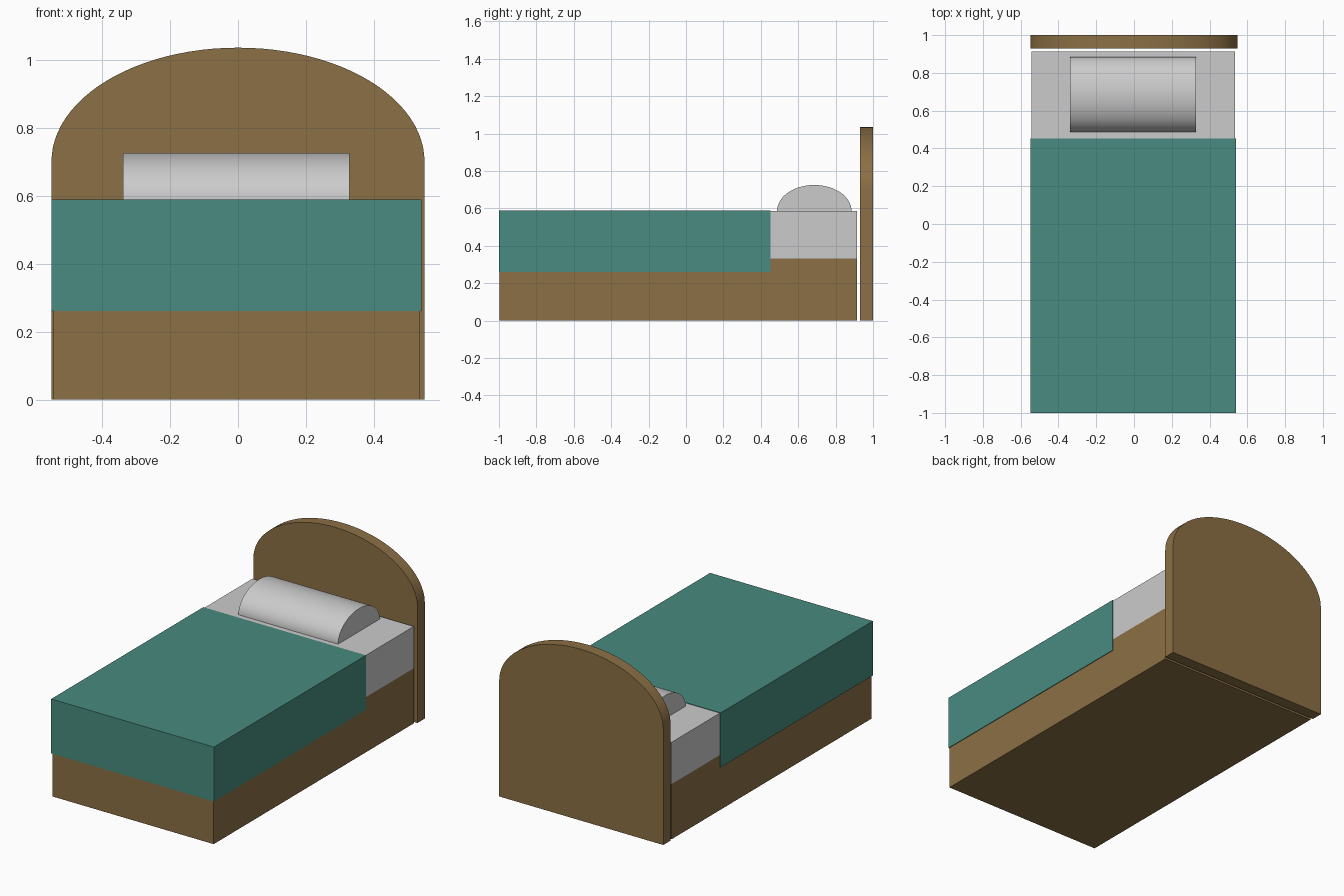
import bpy, bmesh
from math import sin, cos, pi, radians

if "Cube" in bpy.data.objects:
    bpy.data.objects.remove(bpy.data.objects["Cube"])


def material(name, color):
    m = bpy.data.materials.new(name)
    m.diffuse_color = (*color, 1)
    m.use_nodes = True
    m.node_tree.nodes["Principled BSDF"].inputs["Base Color"].default_value = m.diffuse_color
    return m


WOOD = material("wood", (0.26, 0.16, 0.06))
CLOTH = material("teal_cloth", (0.065, 0.26, 0.215))


def finish(name, bm, mat):
    bmesh.ops.recalc_face_normals(bm, faces=bm.faces)
    mesh = bpy.data.meshes.new(name)
    bm.to_mesh(mesh)
    bm.free()
    ob = bpy.data.objects.new(name, mesh)
    bpy.context.collection.objects.link(ob)
    if mat:
        mesh.materials.append(mat)
    return ob


def box(name, lo, hi, mat=None):
    bm = bmesh.new()
    bmesh.ops.create_cube(bm, size=1)
    for v in bm.verts:
        v.co = [(a + b) / 2 + c * (b - a) for a, b, c in zip(lo, hi, v.co)]
    return finish(name, bm, mat)


def extrude(name, points, offset, mat=None):
    """Extrude a closed planar outline, smoothing its curved side."""
    bm = bmesh.new()
    face = bm.faces.new([bm.verts.new(p) for p in points])
    out = bmesh.ops.extrude_face_region(bm, geom=[face])["geom"]
    bmesh.ops.translate(bm, vec=offset,
                        verts=[g for g in out if isinstance(g, bmesh.types.BMVert)])
    ob = finish(name, bm, mat)
    bpy.ops.object.select_all(action='DESELECT')
    ob.select_set(True)
    bpy.context.view_layer.objects.active = ob
    bpy.ops.object.shade_smooth_by_angle(angle=radians(30))
    return ob


def arch(rx, rz, n=48):
    return [(rx * cos(pi * i / n), rz * sin(pi * i / n)) for i in range(n + 1)]


# bed base and mattress
box("bed_base", (-0.543, -0.996, 0), (0.535, 0.914, 0.333), WOOD)
box("mattress", (-0.543, -0.996, 0.333), (0.535, 0.914, 0.586))

# blanket draped over the front and sides
box("blanket", (-0.5485, -1.0, 0.26), (0.539, 0.452, 0.589), CLOTH)

# half-round pillow
extrude("pillow", [(-0.338, 0.686 + y, 0.586 + z) for y, z in arch(0.199, 0.139)],
        (0.666, 0, 0))

# arched headboard
W = 0.5485
outline = [(-W, 0.93, 0), (W, 0.93, 0)] + [(x, 0.93, 0.70 + z) for x, z in arch(W, 0.335)]
extrude("headboard", outline, (0, 0.07, 0), WOOD)
